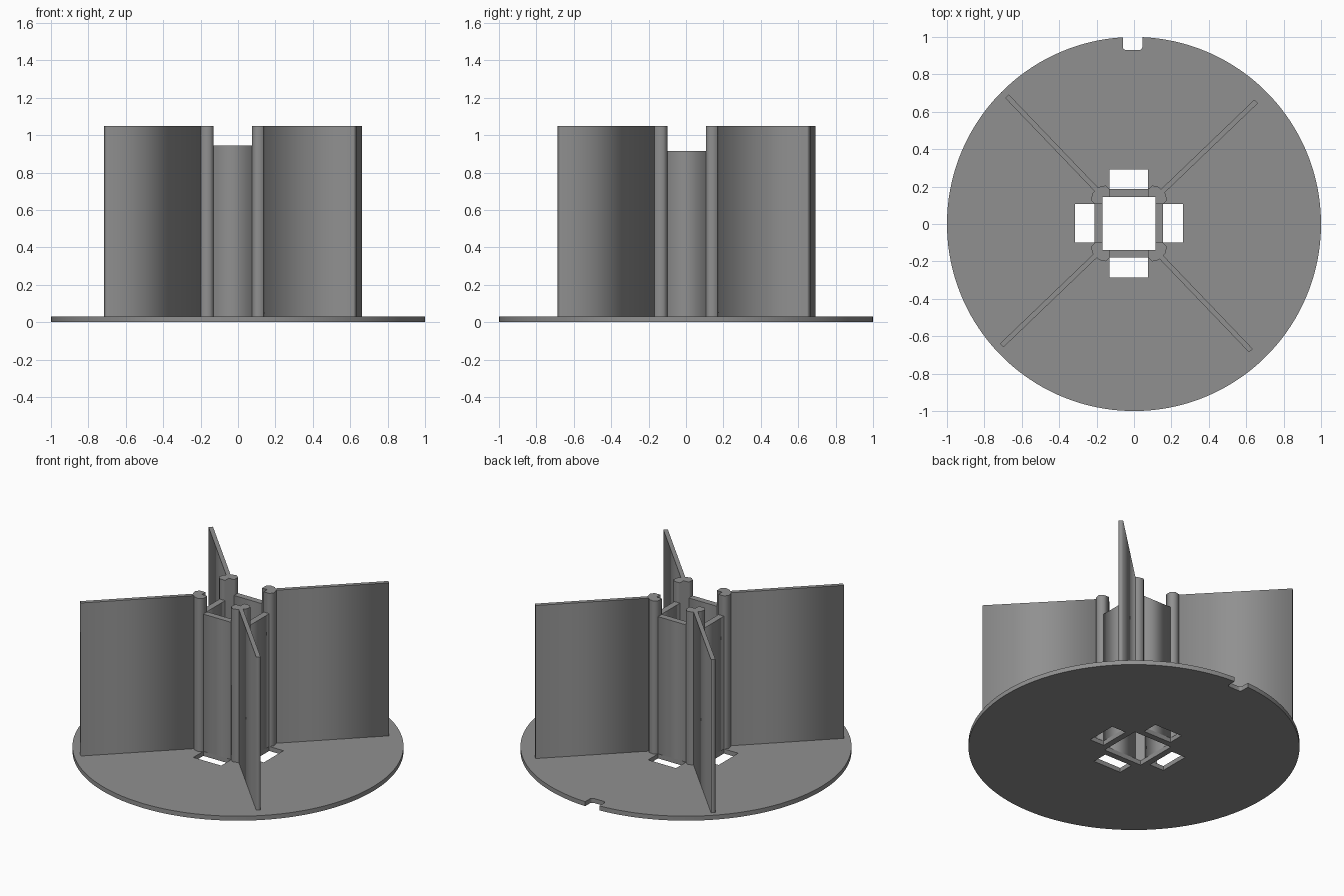
import bpy, bmesh, math
from mathutils import Matrix, Vector

if "Cube" in bpy.data.objects:
    bpy.data.objects.remove(bpy.data.objects["Cube"])

CX, CY = -0.027, 0.003          # the tower sits slightly off the disc centre
BASE, TOP = 0.03, 1.05

grey = bpy.data.materials.new("grey plastic")
grey.diffuse_color = (0.28, 0.28, 0.28, 1)
grey.use_nodes = True
grey.node_tree.nodes["Principled BSDF"].inputs["Base Color"].default_value = grey.diffuse_color


def prism(name, outlines, z0, z1, smooth=False):
    """Extrude an outline (further outlines become holes) from z0 to z1."""
    cu = bpy.data.curves.new(name, 'CURVE')
    cu.dimensions, cu.fill_mode = '2D', 'BOTH'
    cu.extrude = (z1 - z0) / 2
    for pts in outlines:
        sp = cu.splines.new('POLY')
        sp.points.add(len(pts) - 1)
        for p, (x, y) in zip(sp.points, pts):
            p.co = (x, y, 0, 1)
        sp.use_cyclic_u = True
    tmp = bpy.data.objects.new(name, cu)
    bpy.context.collection.objects.link(tmp)
    dg = bpy.context.evaluated_depsgraph_get()
    me = bpy.data.meshes.new_from_object(tmp.evaluated_get(dg))
    bpy.data.objects.remove(tmp)
    bm = bmesh.new()
    bm.from_mesh(me)
    bmesh.ops.remove_doubles(bm, verts=bm.verts, dist=1e-5)
    bmesh.ops.translate(bm, verts=bm.verts, vec=(0, 0, (z0 + z1) / 2))
    bmesh.ops.recalc_face_normals(bm, faces=bm.faces)
    bm.to_mesh(me)
    bm.free()
    me.materials.clear()
    me.materials.append(grey)
    ob = bpy.data.objects.new(name, me)
    bpy.context.collection.objects.link(ob)
    if smooth:
        bpy.ops.object.select_all(action='DESELECT')
        ob.select_set(True)
        bpy.context.view_layer.objects.active = ob
        bpy.ops.object.shade_smooth_by_angle(angle=math.radians(30))
    return ob


def rect(x0, x1, y0, y1):
    return [(x0 + CX, y0 + CY), (x1 + CX, y0 + CY), (x1 + CX, y1 + CY), (x0 + CX, y1 + CY)]


def turned(pts, deg):
    m = Matrix.Rotation(math.radians(deg), 2)
    return [tuple(m @ Vector(p) + Vector((CX, CY))) for p in pts]


# base disc with a rounded key notch at the back, and tower openings
NL, NR, NY, R = -0.06, 0.045, 0.93, 0.018
a0, a1 = math.acos(NL), math.acos(NR) + 2 * math.pi
rim = [(math.cos(a0 + (a1 - a0) * i / 144), math.sin(a0 + (a1 - a0) * i / 144)) for i in range(145)]
arc = [math.radians(22.5 * i) for i in range(5)]
notch = [(NR - R + R * math.cos(a), NY + R - R * math.sin(a)) for a in arc]
notch += [(NL + R - R * math.sin(a), NY + R - R * math.cos(a)) for a in arc]
IN, OUT, GAP, FAR = 0.142, 0.183, 0.103, 0.288
holes = [rect(-IN, IN, -IN, IN),
         rect(-GAP, GAP, OUT, FAR), rect(-GAP, GAP, -FAR, -OUT),
         rect(OUT, FAR, -GAP, GAP), rect(-FAR, -OUT, -GAP, GAP)]
prism("base_disc", [rim + notch] + holes, 0, BASE, True)

# four tower walls, the side pair slightly lower
for name, s in (("back", 1), ("front", -1)):
    y0, y1 = sorted((s * IN, s * OUT))
    prism(name + "_wall", [rect(-GAP, GAP, y0, y1)], BASE, 0.945)
for name, s in (("right", 1), ("left", -1)):
    x0, x1 = sorted((s * IN, s * OUT))
    prism(name + "_wall", [rect(x0, x1, -GAP, GAP)], BASE, 0.915)

# corner posts and radial fins
post = [(GAP, IN), (GAP, OUT), (0.125, 0.203), (0.16, 0.195), (0.195, 0.16),
        (0.203, 0.125), (OUT, GAP), (IN, GAP), (IN, IN)]
fin = [(0.245, -0.0135), (0.942, -0.0135), (0.942, 0.0135), (0.245, 0.0135)]
for k in range(4):
    prism(f"corner_post_{k + 1}", [turned(post, 90 * k)], BASE, TOP)
    prism(f"fin_{k + 1}", [turned(fin, 43.8 + 90 * k)], BASE, TOP)
